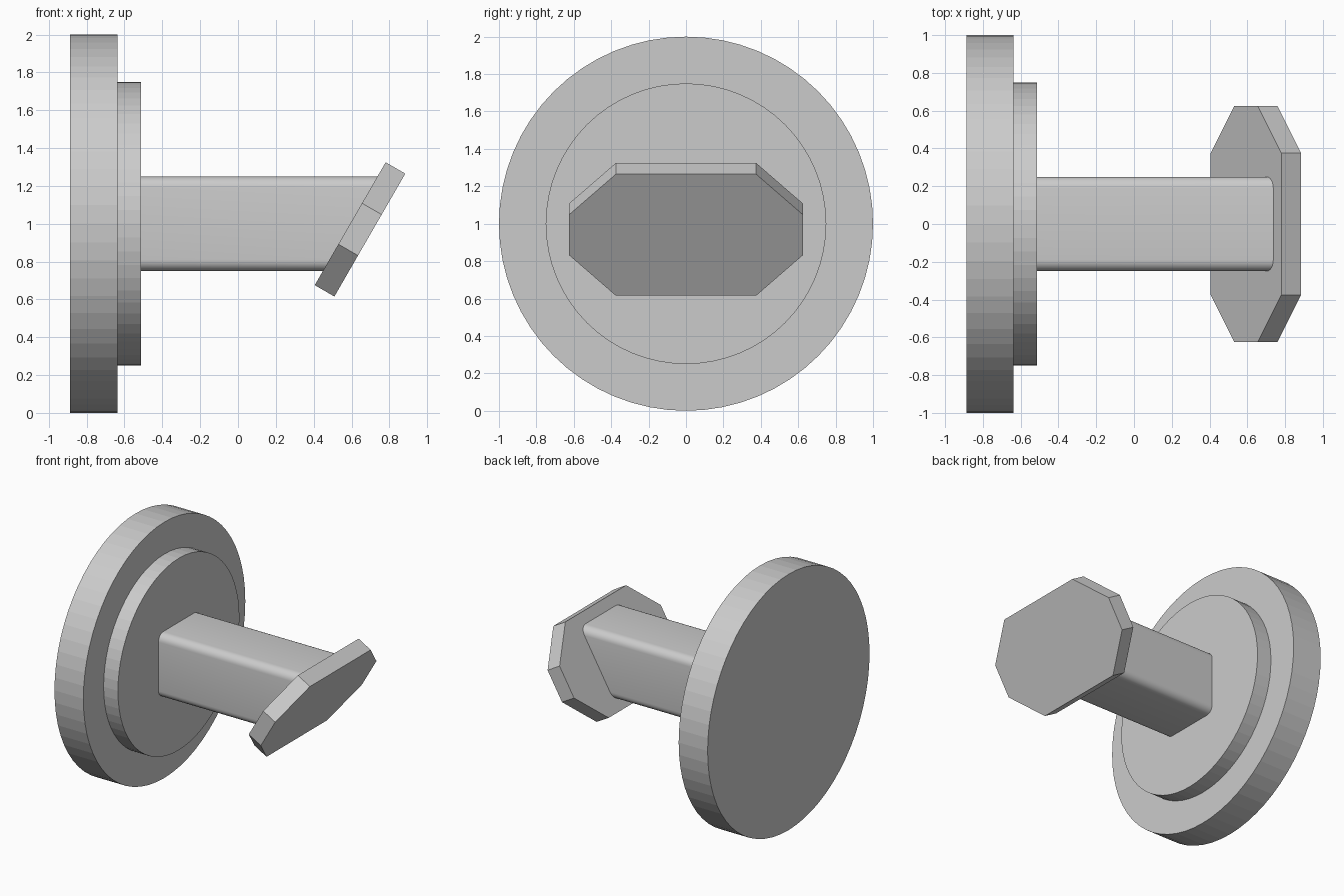
import bpy, bmesh, math
from mathutils import Vector

if "Cube" in bpy.data.objects:
    bpy.data.objects.remove(bpy.data.objects["Cube"])

TILT = math.radians(30)
AXIS_Z = 1.0
PLATE_C = Vector((0.645, 0, 0.97))                           # plate centre
ALONG = Vector((math.sin(TILT), 0, math.cos(TILT)))          # up the plate
NORMAL = Vector((math.cos(TILT), 0, -math.sin(TILT)))        # plate facing
THICK = 0.12


def loft(name, start, end):
    """Closed solid between two matching loops of points."""
    bm = bmesh.new()
    a = [bm.verts.new(p) for p in start]
    b = [bm.verts.new(p) for p in end]
    bm.faces.new(a)
    bm.faces.new(b)
    n = len(a)
    for i in range(n):
        j = (i + 1) % n
        bm.faces.new((a[i], a[j], b[j], b[i]))
    bmesh.ops.recalc_face_normals(bm, faces=bm.faces[:])
    me = bpy.data.meshes.new(name)
    bm.to_mesh(me)
    bm.free()
    ob = bpy.data.objects.new(name, me)
    bpy.context.collection.objects.link(ob)
    return ob


def disc(name, x0, x1, r, sides=64):
    ring = [(r * math.cos(2 * math.pi * i / sides),
             AXIS_Z + r * math.sin(2 * math.pi * i / sides)) for i in range(sides)]
    return loft(name, [(x0, y, z) for y, z in ring], [(x1, y, z) for y, z in ring])


# Round base with a raised step
disc("base_disc", -0.887, -0.637, 1.0)
disc("step_disc", -0.637, -0.513, 0.75)

# Square stem with rounded edges, cut at the slant of the plate
HALF, R, STEPS = 0.25, 0.06, 6
section = []
for k, (sy, sz) in enumerate(((1, 1), (-1, 1), (-1, -1), (1, -1))):
    for s in range(STEPS + 1):
        t = math.pi / 2 * (k + s / STEPS)
        section.append((sy * (HALF - R) + R * math.cos(t),
                        AXIS_Z + sz * (HALF - R) + R * math.sin(t)))
back = PLATE_C - NORMAL * (THICK / 2 - 0.01)
stem = loft("stem", [(-0.53, y, z) for y, z in section],
            [(back.x + (z - back.z) * math.tan(TILT), y, z) for y, z in section])
bpy.context.view_layer.objects.active = stem
stem.select_set(True)
bpy.ops.object.shade_smooth_by_angle(angle=math.radians(30))

# Tilted eight-sided end plate
quarter = [(0.625, 0.125), (0.375, 0.375)]
outline = (quarter + [(-y, u) for y, u in reversed(quarter)]
           + [(-y, -u) for y, u in quarter] + [(y, -u) for y, u in reversed(quarter)])


def plate_loop(offset):
    return [PLATE_C + ALONG * u + NORMAL * offset + Vector((0, y, 0)) for y, u in outline]


loft("end_plate", plate_loop(-THICK / 2), plate_loop(THICK / 2))
